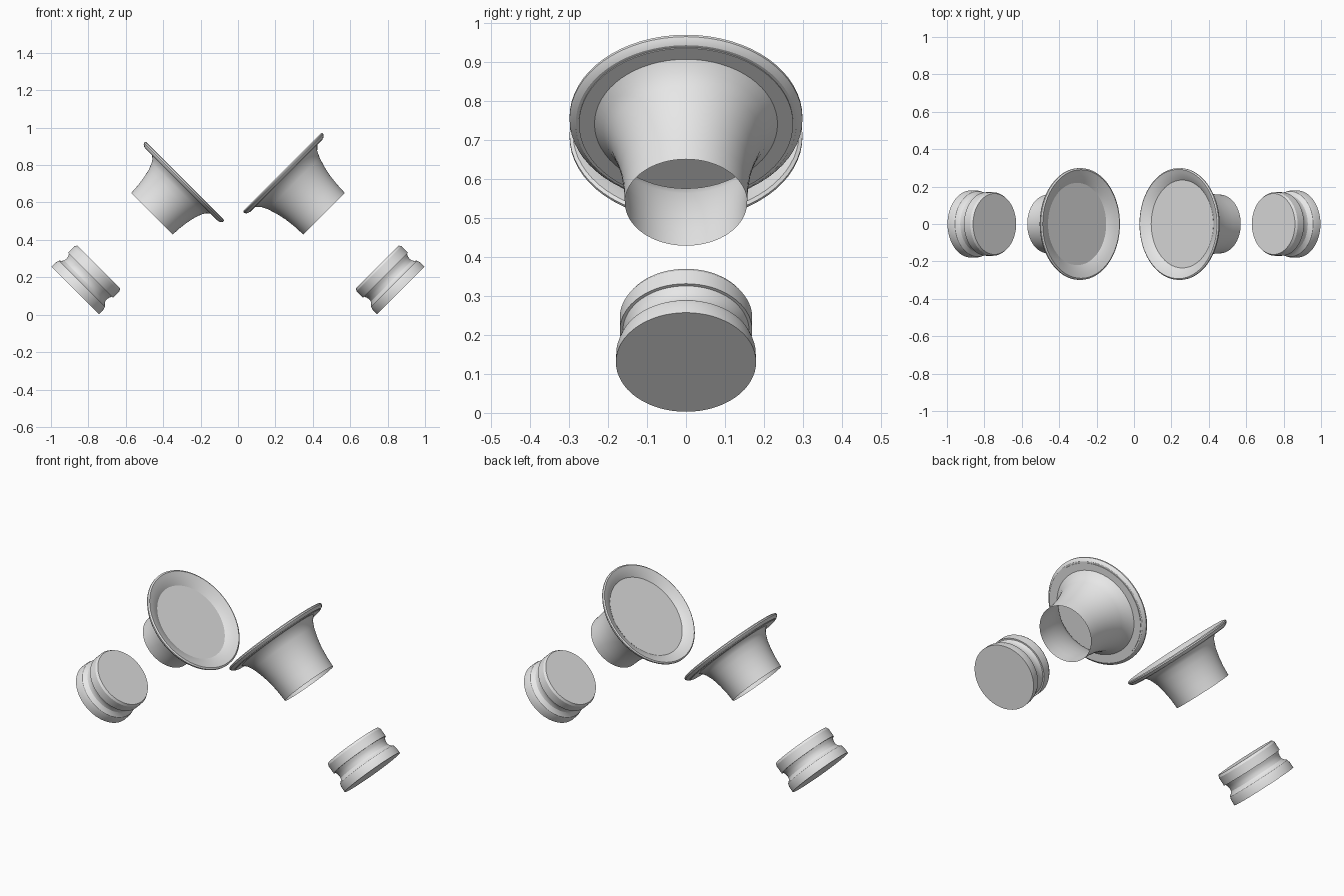
import bpy
import bmesh
import math

cube = bpy.data.objects.get("Cube")
if cube:
    bpy.data.objects.remove(cube, do_unlink=True)

grey = bpy.data.materials.new("light_grey")
grey.use_nodes = True
grey.diffuse_color = (0.8, 0.8, 0.8, 1)
grey.node_tree.nodes["Principled BSDF"].inputs["Base Color"].default_value = (0.8, 0.8, 0.8, 1)

SIDES = 64


def lathe(name, profile, side):
    """Spin (radius, height) points around an axis tilted 45 degrees towards the middle."""
    bm = bmesh.new()
    rings = []
    for r, h in profile:
        if r == 0:
            rings.append([bm.verts.new((0, 0, h))])
        else:
            turns = [2 * math.pi * i / SIDES for i in range(SIDES)]
            rings.append([bm.verts.new((r * math.cos(t), r * math.sin(t), h)) for t in turns])
    for low, high in zip(rings, rings[1:]):
        if len(low) == 1:
            bm.faces.new(high[::-1])
        elif len(high) == 1:
            bm.faces.new(low)
        else:
            for i in range(SIDES):
                j = (i + 1) % SIDES
                bm.faces.new((low[i], low[j], high[j], high[i]))
    # Remove the unused centre points of flat end discs
    bmesh.ops.delete(bm, geom=[v for v in bm.verts if not v.link_faces], context="VERTS")
    mesh = bpy.data.meshes.new(name)
    bm.to_mesh(mesh)
    bm.free()
    mesh.materials.append(grey)
    obj = bpy.data.objects.new(name, mesh)
    bpy.context.collection.objects.link(obj)
    obj.location = (side * 0.5, 0, 0.5)
    obj.rotation_euler = (0, -side * math.pi / 4, 0)
    bpy.ops.object.select_all(action="DESELECT")
    obj.select_set(True)
    bpy.context.view_layer.objects.active = obj
    bpy.ops.object.shade_smooth_by_angle(angle=math.radians(25))


def flange(name, radius, height, side):
    """Flat underside, rounded rim, sloped dish wall and flat floor."""
    wall = [(0, 0), (0.23, 0.011), (0.6, 0.023), (0.88, 0.03)]
    profile = [(radius, height), (0.275, height), (0.275, height + 0.003), (0.283, height + 0.003),
               (0.292, height + 0.009), (0.299, height + 0.018), (0.299, height + 0.025)]
    profile += [(radius + (0.3 - radius) * a, height + b) for a, b in reversed(wall)]
    lathe(name, profile + [(0, height)], side)


# Open flared tubes, the left one longer than the right
left_flare = [(0.157, 0.057), (0.16, 0.12), (0.167, 0.18), (0.178, 0.23),
              (0.195, 0.285), (0.212, 0.32), (0.235, 0.342)]
right_flare = [(0.157, 0.057), (0.16, 0.11), (0.167, 0.16), (0.178, 0.21),
               (0.193, 0.247), (0.205, 0.265), (0.22, 0.277)]
for label, side, flare in (("left", 1, left_flare), ("right", -1, right_flare)):
    lathe(label + "_funnel_tube", flare, side)
    flange(label + "_funnel_flange", *flare[-1], side)

# Grooved end caps
cap = [(0, -0.523), (0.18, -0.523), (0.179, -0.49), (0.174, -0.472), (0.163, -0.463),
       (0.155, -0.452), (0.153, -0.438), (0.156, -0.422), (0.162, -0.408),
       (0.17, -0.408), (0.17, -0.36), (0.163, -0.347), (0, -0.347)]
for label, side in (("left", 1), ("right", -1)):
    lathe(label + "_end_cap", cap, side)
